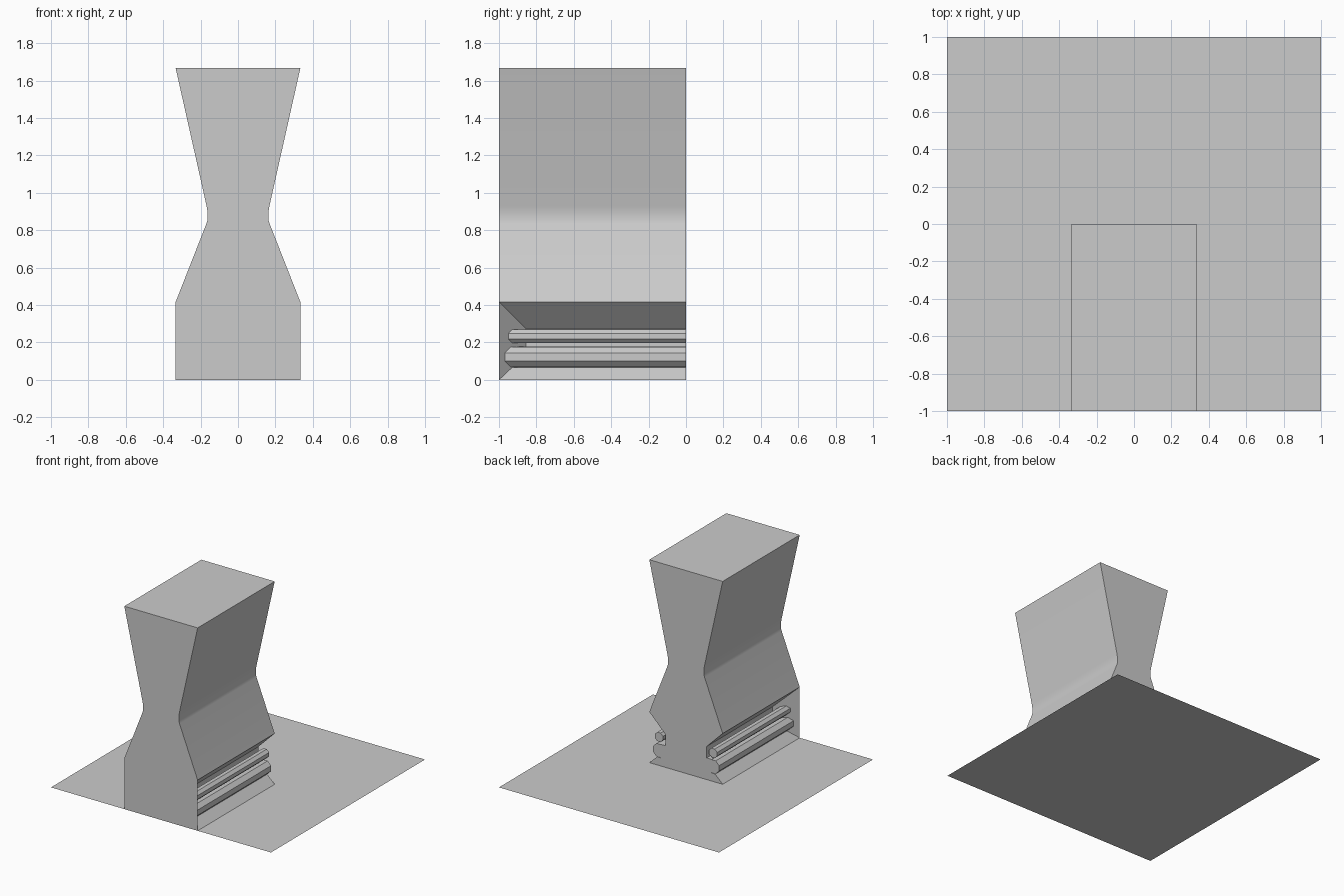
import bpy, bmesh, math

if "Cube" in bpy.data.objects:
    bpy.data.objects.remove(bpy.data.objects["Cube"])

HALF = 1 / 3      # half width of the pillar
# half sections (x, z): moulded recess, then waisted shaft
RECESS = [(HALF, 0), (HALF - .07, .066), (HALF - .1, .066), (HALF - .1, .178),
          (HALF - .145, .178), (HALF - .145, .272), (HALF, .417)]
SHAFT = [(.169, .835), (.163, .855), (.163, .9), (.168, .93), (HALF, 1.667)]


def mitre(x):
    # recess ends on a 45 degree plane meeting the front edge
    return -1 + HALF - x


def finish(name, bm):
    bmesh.ops.recalc_face_normals(bm, faces=bm.faces)
    mesh = bpy.data.meshes.new(name)
    bm.to_mesh(mesh)
    bm.free()
    obj = bpy.data.objects.new(name, mesh)
    bpy.context.collection.objects.link(obj)
    return obj


# ground slab: single flat sheet
bpy.ops.mesh.primitive_plane_add(size=2)
bpy.context.object.name = "base_sheet"

# pillar body: open notched section at the back, flat full outline at the front
bm = bmesh.new()
fronts, backs = {}, {}
for s in (1, -1):
    pts = RECESS + SHAFT
    fronts[s] = [bm.verts.new((s * x, mitre(x) if i < len(RECESS) else -1, z))
                 for i, (x, z) in enumerate(pts)]
    backs[s] = [bm.verts.new((s * x, 0, z)) for x, z in pts]
    f, b = fronts[s], backs[s]
    for i in range(len(pts) - 1):
        bm.faces.new((f[i], f[i + 1], b[i + 1], b[i]))
    bm.faces.new(f[:len(RECESS)])
k = len(RECESS) - 1
bm.faces.new([fronts[1][0]] + fronts[1][k:] + fronts[-1][:k - 1:-1] + [fronts[-1][0]])
bm.faces.new(backs[1] + backs[-1][::-1])
bm.faces.new((fronts[1][-1], backs[1][-1], backs[-1][-1], fronts[-1][-1]))
bm.faces.new((fronts[1][0], backs[1][0], backs[-1][0], fronts[-1][0]))
pillar = finish("pillar", bm)
bpy.ops.object.select_all(action='DESELECT')
pillar.select_set(True)
bpy.context.view_layer.objects.active = pillar
bpy.ops.object.shade_smooth_by_angle(angle=math.radians(30))


# moulding rolls: eight-sided rods along both sides
def rolls(name, depth, z, r):
    bm = bmesh.new()
    for s in (1, -1):
        ring = [(HALF - depth + r * math.cos(a), z + r * math.sin(a))
                for a in (math.tau * (i + .5) / 8 for i in range(8))]
        f = [bm.verts.new((s * x, mitre(x), h)) for x, h in ring]
        b = [bm.verts.new((s * x, 0, h)) for x, h in ring]
        for i in range(8):
            j = (i + 1) % 8
            bm.faces.new((f[i], f[j], b[j], b[i]))
        bm.faces.new(f)
        bm.faces.new(b)
    finish(name, bm)


rolls("lower_rolls", .086, .122, .058)
rolls("upper_rolls", .087, .233, .040)
